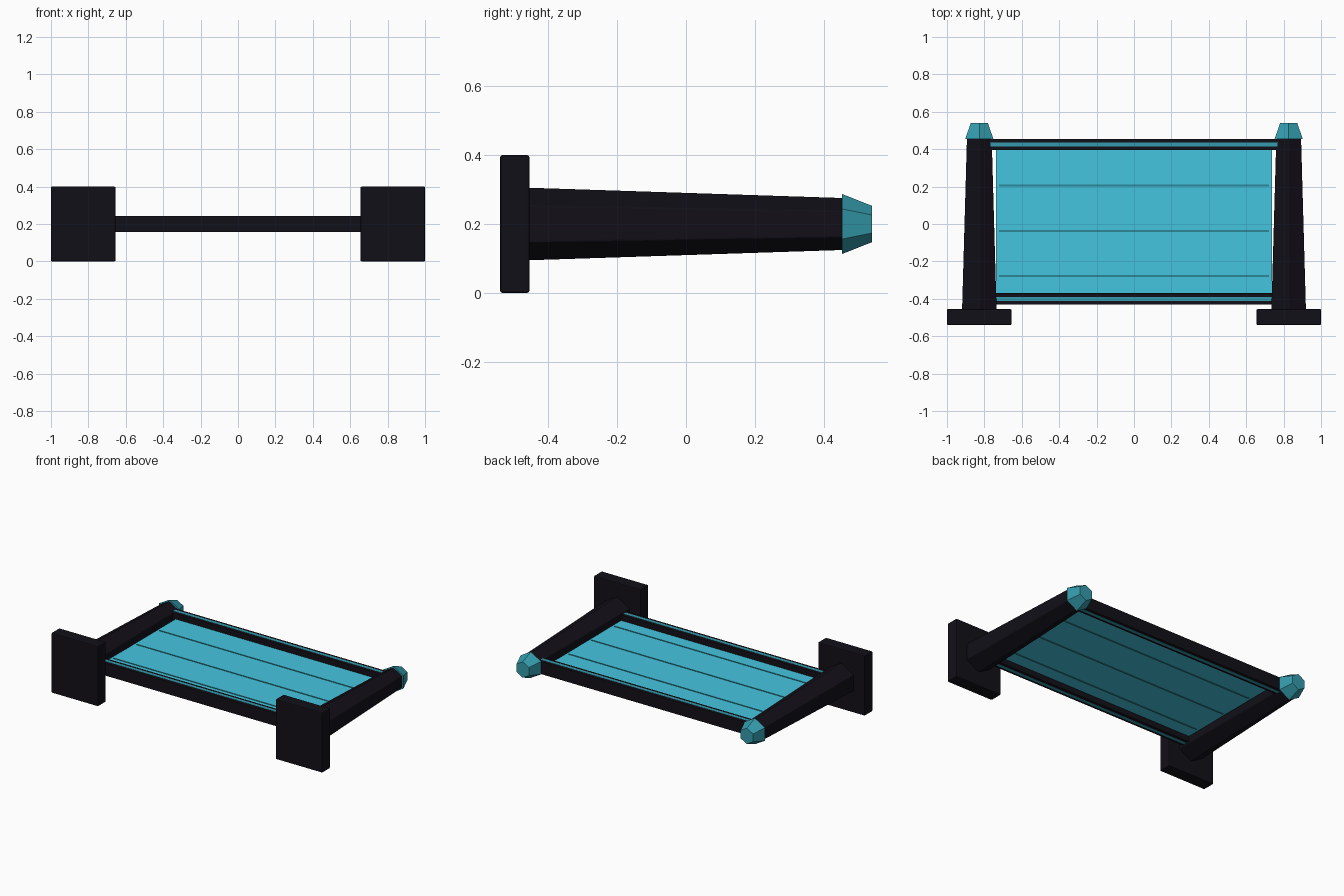
import bpy, math
from mathutils import Matrix

if "Cube" in bpy.data.objects:
    bpy.data.objects.remove(bpy.data.objects["Cube"])

MID_Z = 0.2      # height of the frame's centre plane
POST_X = 0.827   # distance of each post from the centre


def material(name, rgb):
    m = bpy.data.materials.new(name)
    m.diffuse_color = (*rgb, 1)
    m.use_nodes = True
    m.node_tree.nodes["Principled BSDF"].inputs["Base Color"].default_value = m.diffuse_color
    return m


BLACK = material("black metal", (0.006, 0.005, 0.009))
TEAL = material("teal trim", (0.035, 0.33, 0.42))
LINE = material("dark teal line", (0.025, 0.24, 0.31))
CYAN = material("cyan panel", (0.06, 0.56, 0.74))


def finish(obj, name, mat, bevel=0):
    obj.name = name
    obj.data.materials.append(mat)
    if bevel:
        b = obj.modifiers.new("bevel", 'BEVEL')
        b.width, b.segments = bevel, 2
    return obj


def box(name, x, y, z, mat, bevel=0):
    """Box from (min, max) pairs."""
    bpy.ops.mesh.primitive_cube_add(size=1)
    o = bpy.context.object
    size = [b - a for a, b in (x, y, z)]
    mid = [(a + b) / 2 for a, b in (x, y, z)]
    o.data.transform(Matrix.Translation(mid) @ Matrix.Diagonal((*size, 1)))
    return finish(o, name, mat, bevel)


def hex_taper(name, x, y0, y1, r0, r1, mat, bevel=0):
    """Six-sided taper along y with corners pointing up and down."""
    bpy.ops.mesh.primitive_cone_add(vertices=6, radius1=r0, radius2=r1, depth=y1 - y0)
    o = bpy.context.object
    o.data.transform(Matrix.Translation((x, (y0 + y1) / 2, MID_Z))
                     @ Matrix.Rotation(-math.pi / 2, 4, 'X'))
    return finish(o, name, mat, bevel)


# Feet, posts and faceted caps on both sides
for side, s in (("left", -1), ("right", 1)):
    box(side + "_foot", sorted((s * 0.655, s * 1.0)), (-0.54, -0.455), (0, 0.4), BLACK, 0.006)
    hex_taper(side + "_post", s * POST_X, -0.46, 0.456, 0.1065, 0.0765, BLACK, 0.004)
    hex_taper(side + "_cap", s * POST_X, 0.454, 0.54, 0.087, 0.053, TEAL)

# Cross rails with a glowing strip running through each
for name, y in (("lower", -0.40), ("upper", 0.425)):
    box(name + "_rail", (-0.81, 0.81), (y - 0.03, y + 0.03),
        (MID_Z - 0.0425, MID_Z + 0.0425), BLACK, 0.003)
    box(name + "_strip", (-0.80, 0.80), (y - 0.011, y + 0.011),
        (MID_Z - 0.0435, MID_Z + 0.0435), TEAL)

# Thin energy panel and its horizontal lines
box("panel", (-0.738, 0.738), (-0.372, 0.397), (MID_Z - 0.005, MID_Z + 0.005), CYAN)
for i, y in enumerate((-0.279, -0.037, 0.205)):
    box(f"panel_line_{i + 1}", (-0.722, 0.722), (y - 0.005, y + 0.005),
        (MID_Z - 0.008, MID_Z + 0.008), LINE)
